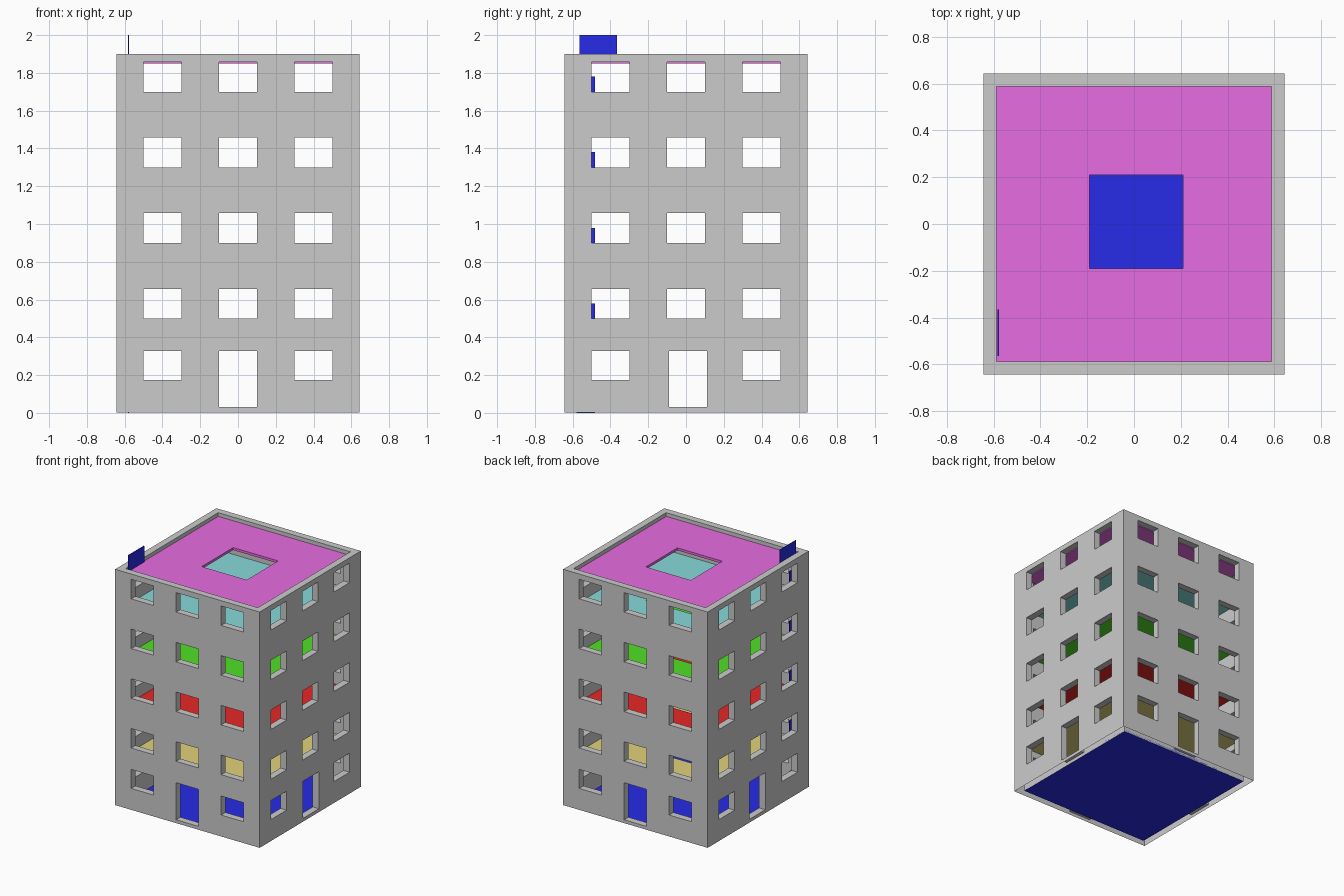
import bpy, bmesh
from mathutils import Matrix, Vector

if "Cube" in bpy.data.objects:
    bpy.data.objects.remove(bpy.data.objects["Cube"])


def material(name, rgb):
    m = bpy.data.materials.new(name)
    m.diffuse_color = (*rgb, 1)
    m.use_nodes = True
    m.node_tree.nodes["Principled BSDF"].inputs["Base Color"].default_value = m.diffuse_color
    return m


def boxes(name, specs, mat=None):
    """One object from boxes given as (x0, x1, y0, y1, z0, z1)."""
    bm = bmesh.new()
    for x0, x1, y0, y1, z0, z1 in specs:
        c = Vector((x0 + x1, y0 + y1, z0 + z1)) / 2
        s = Matrix.Diagonal((x1 - x0, y1 - y0, z1 - z0, 1))
        bmesh.ops.create_cube(bm, size=1, matrix=Matrix.Translation(c) @ s)
    me = bpy.data.meshes.new(name)
    bm.to_mesh(me)
    bm.free()
    ob = bpy.data.objects.new(name, me)
    bpy.context.collection.objects.link(ob)
    if mat:
        me.materials.append(mat)
    return ob


def cut(ob, specs):
    """Subtract disjoint boxes from an object."""
    cutter = boxes("cutter", specs)
    cutter.hide_render = True
    mod = ob.modifiers.new("cut", 'BOOLEAN')
    mod.operation = 'DIFFERENCE'
    mod.solver = 'EXACT'
    mod.object = cutter
    bpy.context.view_layer.objects.active = ob
    bpy.ops.object.modifier_apply(modifier=mod.name)
    bpy.data.objects.remove(cutter)


OUT, INN, TOP, BASE = 0.643, 0.588, 1.90, 0.003

# Outer walls with windows and doors on all four sides
walls = boxes("walls", [(-OUT, OUT, -OUT, OUT, BASE, TOP)])
cut(walls, [(-INN, INN, -INN, INN, -1, 3)])
openings = []
for u in (-0.4, 0, 0.4):
    openings.append((u, 0.03 if u == 0 else 0.175, 0.328))
    for z in (0.5, 0.9, 1.3, 1.7):
        openings.append((u, z, z + 0.157))
cut(walls, [(u - 0.1, u + 0.1, -1, 1, a, b) for u, a, b in openings])
side = [(u + (0.01 if a < 0.1 else 0), a, b) for u, a, b in openings]
cut(walls, [(-1, 1, u - 0.1, u + 0.1, a, b) for u, a, b in side])

# The walls are open underneath
bm = bmesh.new()
bm.from_mesh(walls.data)
under = [f for f in bm.faces if f.calc_center_median().z < BASE + 0.001]
bmesh.ops.delete(bm, geom=under, context='FACES')
bm.to_mesh(walls.data)
bm.free()

# Flat pavement ring around the building
bm = bmesh.new()
ring = bmesh.ops.create_grid(bm, x_segments=1, y_segments=1, size=0.8)
bmesh.ops.inset_region(bm, faces=bm.faces[:], thickness=0.8 - OUT)
bmesh.ops.delete(bm, geom=[min(bm.faces, key=lambda f: f.calc_center_median().length
                               + (0 if all(v.co.length < 1 for v in f.verts) else 5))],
                 context='FACES')
bmesh.ops.translate(bm, verts=bm.verts, vec=(0, 0, BASE))
me = bpy.data.meshes.new("pavement")
bm.to_mesh(me)
bm.free()
bpy.context.collection.objects.link(bpy.data.objects.new("pavement", me))

# Coloured floor slabs, all but the lowest with a central shaft opening
blue = material("blue", (0.02, 0.025, 0.8))
boxes("ground_floor", [(-INN, INN, -INN, INN, BASE, 0.02)], blue)
floors = [("second_floor", 0.4, (0.75, 0.65, 0.2)),
          ("third_floor", 0.8, (0.8, 0.02, 0.02)),
          ("fourth_floor", 1.2, (0.08, 0.75, 0.02)),
          ("fifth_floor", 1.6, (0.25, 0.7, 0.7)),
          ("roof", 1.87, (0.8, 0.15, 0.75))]
for name, z, rgb in floors:
    slab = boxes(name, [(-INN, INN, -INN, INN, z - 0.02, z)], material(name, rgb))
    cut(slab, [(-0.19, 0.21, -0.19, 0.21, z - 1, z + 1)])

# Thin upright panels in the corner of each storey, a wider one on the roof
X = (-0.583, -0.578)
boxes("corner_panel_ground", [(*X, -0.58, -0.482, 0, 0.17)], blue)
for i, z in enumerate((0.4, 0.8, 1.2, 1.6)):
    boxes(f"corner_panel_{i + 1}", [(*X, -0.58, -0.482, z, z + 0.18)], blue)
boxes("roof_panel", [(*X, -0.565, -0.365, 1.86, 2.0)], blue)
